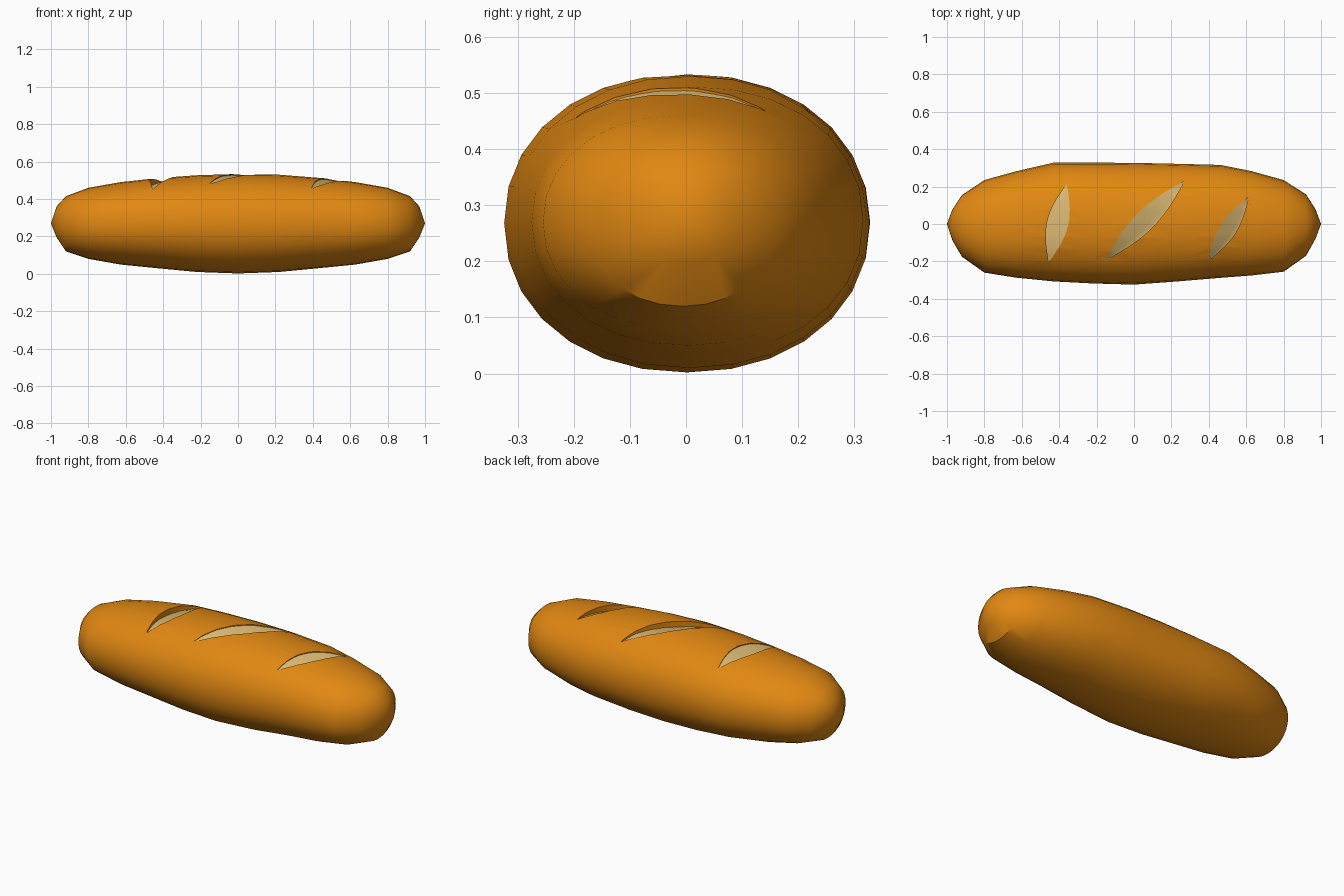
import bpy, bmesh, math
from mathutils import Vector
from mathutils.bvhtree import BVHTree

if "Cube" in bpy.data.objects:
    bpy.data.objects.remove(bpy.data.objects["Cube"])


def material(name, color):
    m = bpy.data.materials.new(name)
    m.diffuse_color = (*color, 1)
    m.use_nodes = True
    m.node_tree.nodes["Principled BSDF"].inputs["Base Color"].default_value = m.diffuse_color
    return m


crust = material("crust", (0.75, 0.245, 0.006))
crumb = material("crumb", (0.70, 0.48, 0.17))


def finish(bm, name):
    bmesh.ops.recalc_face_normals(bm, faces=bm.faces)
    me = bpy.data.meshes.new(name)
    bm.to_mesh(me)
    ob = bpy.data.objects.new(name, me)
    bpy.context.collection.objects.link(ob)
    me.materials.append(crust)
    me.materials.append(crumb)
    return ob


def bridge(bm, a, b):
    n = len(a)
    return [bm.faces.new((a[i], a[(i + 1) % n], b[(i + 1) % n], b[i])) for i in range(n)]


# Loaf body: rings along x as (x, y min, y max, z min, z max)
RINGS = [
    (-0.97, -0.09, 0.08, 0.195, 0.36), (-0.92, -0.175, 0.155, 0.12, 0.415),
    (-0.80, -0.26, 0.235, 0.08, 0.46), (-0.63, -0.287, 0.282, 0.05, 0.49),
    (-0.43, -0.307, 0.328, 0.03, 0.512), (-0.22, -0.318, 0.328, 0.01, 0.527),
    (0.00, -0.324, 0.327, 0.002, 0.534), (0.22, -0.308, 0.322, 0.01, 0.53),
    (0.46, -0.288, 0.316, 0.033, 0.511), (0.63, -0.275, 0.282, 0.05, 0.49),
    (0.80, -0.255, 0.235, 0.08, 0.46), (0.92, -0.17, 0.158, 0.12, 0.415),
    (0.97, -0.08, 0.08, 0.195, 0.36),
]
SEG = 28


def rounded(c):
    return math.copysign(abs(c) ** 0.94, c)


bm = bmesh.new()
loops = []
for x, y0, y1, z0, z1 in RINGS:
    loop = []
    for i in range(SEG):
        a = math.tau * i / SEG
        loop.append(bm.verts.new((x,
                                  (y0 + y1) / 2 + (y1 - y0) / 2 * rounded(math.cos(a)),
                                  (z0 + z1) / 2 + (z1 - z0) / 2 * rounded(math.sin(a)))))
    loops.append(loop)
for a, b in zip(loops, loops[1:]):
    bridge(bm, a, b)
for loop, x in ((loops[0], -1), (loops[-1], 1)):
    tip = bm.verts.new((x, 0, 0.27))
    for i in range(SEG):
        bm.faces.new((loop[i], loop[(i + 1) % SEG], tip))
tree = BVHTree.FromBMesh(bm)
loaf = finish(bm, "bread_loaf")
bm.free()


def surface_z(p):
    return tree.ray_cast(Vector((p.x, p.y, 2)), Vector((0, 0, -1)))[0].z


# Slash cutter: a lens in plan whose floor slopes from a shallow to a deep side
FLOOR = [(0, 0.003), (0.25, 0.011), (0.5, 0.019), (0.75, 0.026), (0.93, 0.031), (1, 0.031)]
STEPS = 14


def slash_cutter(start, end, width, deep_left):
    start, end = Vector(start), Vector(end)
    d = (end - start).normalized()
    side = Vector((d.y, -d.x))
    if deep_left:
        side = -side
    bm = bmesh.new()
    loops = []
    for k in range(STEPS + 1):
        t = k / STEPS
        s = max(math.sin(math.pi * t), 0.0)
        w = 0.004 + width * s
        loop = []
        for v, depth in FLOOR:
            p = start.lerp(end, t) + side * w * (v - 0.5)
            loop.append(bm.verts.new((p.x, p.y, surface_z(p) - 0.002 - depth * (0.1 + 0.9 * s))))
        for v in (1, 0):
            p = start.lerp(end, t) + side * w * (v - 0.5)
            loop.append(bm.verts.new((p.x, p.y, 0.65)))
        loops.append(loop)
    n = len(FLOOR)
    for a, b in zip(loops, loops[1:]):
        for i, f in enumerate(bridge(bm, a, b)):
            f.material_index = 1 if i < n - 1 else 0
    bm.faces.new(loops[0])
    bm.faces.new(loops[-1])
    bmesh.ops.triangulate(bm, faces=bm.faces)
    ob = finish(bm, "slash_cutter")
    ob.hide_render = True
    bm.free()
    return ob


# Three slashes across the top
bpy.context.view_layer.objects.active = loaf
loaf.select_set(True)
for start, end, width, deep_left in (
        ((-0.455, -0.20), (-0.36, 0.21), 0.11, True),
        ((-0.15, -0.19), (0.265, 0.225), 0.105, False),
        ((0.395, -0.195), (0.61, 0.14), 0.085, False)):
    cutter = slash_cutter(start, end, width, deep_left)
    mod = loaf.modifiers.new("slash", 'BOOLEAN')
    mod.operation = 'DIFFERENCE'
    mod.solver = 'EXACT'
    mod.object = cutter
    bpy.ops.object.modifier_apply(modifier=mod.name)
    bpy.data.objects.remove(cutter)

bpy.ops.object.shade_smooth_by_angle(angle=math.radians(35))
